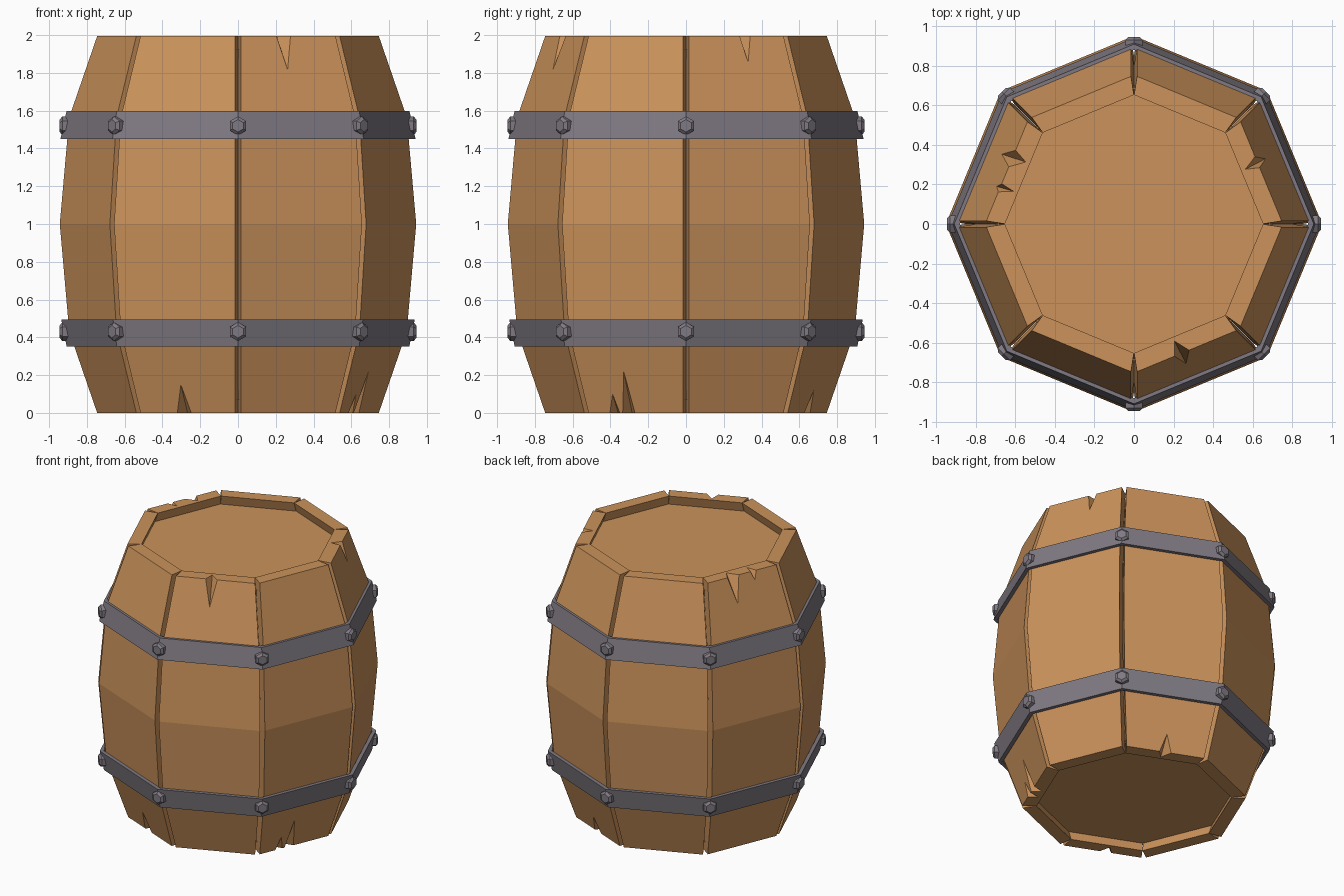
import bpy, bmesh, math
from mathutils import Vector

if "Cube" in bpy.data.objects:
    bpy.data.objects.remove(bpy.data.objects["Cube"])

H = 1.995                     # barrel height
C, S = math.cos(math.pi / 8), math.sin(math.pi / 8)
PROFILE = [(0, .752), (.43, .90), (1.0, .95), (1.565, .90), (H, .752)]
WALL = .10


def material(name, col):
    m = bpy.data.materials.new(name)
    m.diffuse_color = (*col, 1)
    m.use_nodes = True
    m.node_tree.nodes["Principled BSDF"].inputs["Base Color"].default_value = m.diffuse_color
    return m


WOOD = material("warm_wood", (.60, .29, .105))
METAL = material("grey_metal", (.215, .195, .225))


def make(name, verts, faces, mat=None):
    me = bpy.data.meshes.new(name)
    bm = bmesh.new()
    vs = [bm.verts.new(v) for v in verts]
    for f in faces:
        bm.faces.new([vs[i] for i in f])
    bmesh.ops.recalc_face_normals(bm, faces=bm.faces)
    bm.to_mesh(me)
    bm.free()
    if mat:
        me.materials.append(mat)
    ob = bpy.data.objects.new(name, me)
    bpy.context.scene.collection.objects.link(ob)
    return ob


def loft(name, rings, mat, closed=False):
    """Skin equal rings of points; cap the ends or close into a loop."""
    n, k = len(rings[0]), len(rings)
    faces = [(r * n + i, r * n + (i + 1) % n,
              (r + 1) % k * n + (i + 1) % n, (r + 1) % k * n + i)
             for r in range(k if closed else k - 1) for i in range(n)]
    if not closed:
        faces += [tuple(range(n)), tuple(range((k - 1) * n, k * n))]
    return make(name, [p for r in rings for p in r], faces, mat)


def octagon(r, z):
    return [(r * math.cos(i * math.pi / 4), r * math.sin(i * math.pi / 4), z) for i in range(8)]


def local(a, u, n, z):
    """Stave space: u along the face, n outward, z up."""
    return Vector((n * math.cos(a) - u * math.sin(a), n * math.sin(a) + u * math.cos(a), z))


# splits in the stave ends: stave index -> (offset, half width, depth, at top)
SPLITS = {
    0: [(.05, .03, .14, True)],
    1: [(0, .04, .12, False)],
    3: [(-.07, .045, .18, True), (.09, .022, .06, True)],
    5: [(-.02, .04, .15, False)],
    6: [(-.027, .04, .18, True)],
    7: [(-.04, .035, .22, False), (-.12, .028, .10, False)],
}


def cut_split(stave, a, u, w, d, top):
    zz = (lambda z: H - z) if top else (lambda z: z)
    n0 = PROFILE[0][1] * C
    A, B = local(a, u - w, n0, zz(0)), local(a, u + w, n0, zz(0))
    T, I = local(a, u, n0 + .32 * d, zz(d)), local(a, u - .01, n0 - .07, zz(0))
    M = (T + I) / 2
    pts = [A * 2 - M, B * 2 - M, T + (T - I) * .3, I + (I - T) * .3]
    cutter = make("split_cutter", pts, [(0, 1, 2), (0, 1, 3), (0, 2, 3), (1, 2, 3)])
    cutter.hide_render = True
    mod = stave.modifiers.new("split", 'BOOLEAN')
    mod.operation, mod.solver, mod.object = 'DIFFERENCE', 'EXACT', cutter
    bpy.context.view_layer.objects.active = stave
    bpy.ops.object.modifier_apply(modifier=mod.name)
    bpy.data.objects.remove(cutter)


# eight bulging staves with V-shaped gaps between them
for k in range(8):
    a = (k + .5) * math.pi / 4
    rings = []
    for z, r in PROFILE:
        ri, uo = r - WALL, r * S - .017
        ui = ri * S - .0005
        rings.append([local(a, -uo, r * C, z), local(a, uo, r * C, z),
                      local(a, ui, ri * C, z), local(a, -ui, ri * C, z)])
    stave = loft(f"stave_{k + 1}", rings, WOOD)
    for split in SPLITS.get(k, []):
        cut_split(stave, a, *split)

# recessed end lids
for name, z0, z1 in (("bottom_lid", .07, .12), ("top_lid", H - .12, H - .07)):
    loft(name, [octagon(.70, z0), octagon(.70, z1)], WOOD)

# metal hoops with a rivet on every corner
for name, z0, r0, z1, r1, zr in (("lower_hoop", .352, .907, .495, .936, .43),
                                 ("upper_hoop", 1.45, .94, 1.597, .908, 1.52)):
    loft(name, [octagon(r0 - .028, z0), octagon(r0, z0),
                octagon(r1, z1), octagon(r1 - .028, z1)], METAL, closed=True)
    for k in range(8):
        a = k * math.pi / 4
        rings = [[local(a, rad * math.sin(i * math.pi / 3), n, zr + rad * math.cos(i * math.pi / 3))
                  for i in range(6)] for n, rad in ((.89, .05), (.93, .05), (.944, .033))]
        loft(f"{name}_rivet_{k + 1}", rings, METAL)
